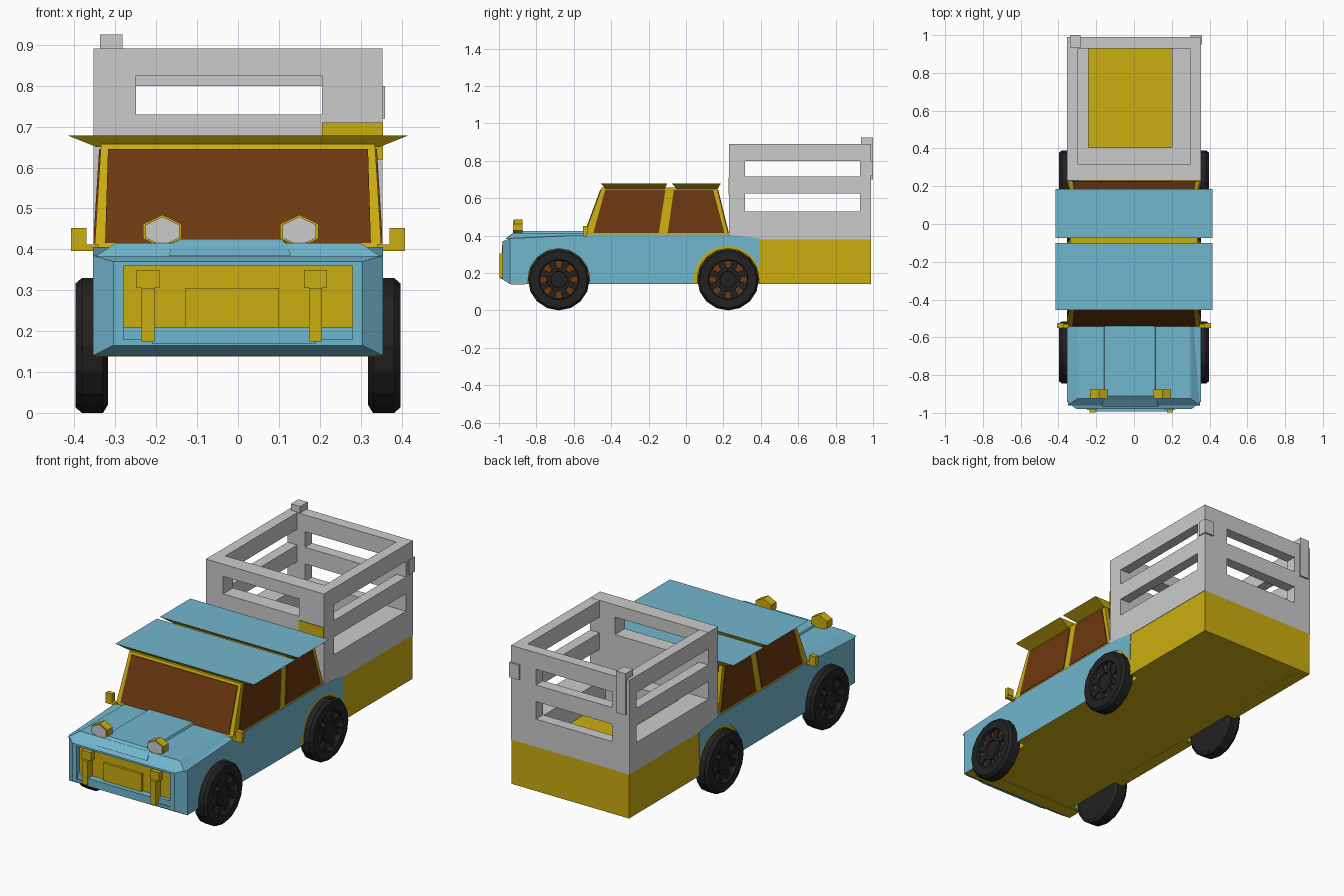
import bpy, bmesh, math
from mathutils import Vector

if "Cube" in bpy.data.objects:
    bpy.data.objects.remove(bpy.data.objects["Cube"])


def material(name, rgb):
    m = bpy.data.materials.new(name)
    m.diffuse_color = (*rgb, 1)
    m.use_nodes = True
    m.node_tree.nodes["Principled BSDF"].inputs["Base Color"].default_value = m.diffuse_color
    return m


BLUE = material("sky blue", (0.165, 0.47, 0.62))
YELLOW = material("mustard yellow", (0.60, 0.42, 0.005))
GREY = material("light grey", (0.60, 0.60, 0.60))
BROWN = material("brown glass", (0.155, 0.040, 0.005))
BLACK = material("black rubber", (0.016, 0.016, 0.016))


def loft(name, rings, mat, under=None, limit=-0.5, end=None):
    """Join rings of points into a closed solid; downward faces take the under colour."""
    bm = bmesh.new()
    vs = [[bm.verts.new(p) for p in r] for r in rings]
    for a, b in zip(vs, vs[1:]):
        for i in range(len(a)):
            j = (i + 1) % len(a)
            bm.faces.new((a[i], a[j], b[j], b[i]))
    bm.faces.new(vs[0])
    last = bm.faces.new(vs[-1])
    bmesh.ops.recalc_face_normals(bm, faces=bm.faces)
    bm.normal_update()
    me = bpy.data.meshes.new(name)
    me.materials.append(mat)
    extra = under or end
    if extra:
        me.materials.append(extra)
    if under:
        for f in bm.faces:
            f.material_index = int(f.normal.z < limit)
    if end:
        last.material_index = 1
    bm.to_mesh(me)
    bm.free()
    ob = bpy.data.objects.new(name, me)
    bpy.context.collection.objects.link(ob)
    return ob


def rect_z(x0, x1, y0, y1, z):
    return [(x0, y0, z), (x1, y0, z), (x1, y1, z), (x0, y1, z)]


def rect_y(hx, z0, z1, y):
    return [(-hx, y, z0), (hx, y, z0), (hx, y, z1), (-hx, y, z1)]


def box(name, x0, x1, y0, y1, z0, z1, mat, under=None):
    return loft(name, [rect_z(x0, x1, y0, y1, z0), rect_z(x0, x1, y0, y1, z1)], mat, under)


def side(name, pts, x0, x1, mat, under=None):
    return loft(name, [[(x0, y, z) for y, z in pts], [(x1, y, z) for y, z in pts]], mat, under)


def arc(cy, cz, r, a0, a1, n=10):
    return [(cy + r * math.cos(math.radians(a0 + (a1 - a0) * i / n)),
             cz + r * math.sin(math.radians(a0 + (a1 - a0) * i / n))) for i in range(n + 1)]


FRONT_Y, REAR_Y, AXLE_Z = -0.68, 0.225, 0.165

# Lower body: yellow core, blue front sides and yellow rear sides with wheel arches
box("body_core", -0.30, 0.30, -0.87, 0.985, 0.142, 0.38, YELLOW)
blue_side = ([(-0.87, 0.14)] + arc(FRONT_Y, AXLE_Z, 0.166, 188, -8)
             + arc(0.22, AXLE_Z, 0.18, 188, 20)
             + [(0.395, 0.385), (0.22, 0.405), (-0.53, 0.405), (-0.87, 0.388)])
rear_side = ([(0.04, 0.141)] + arc(REAR_Y, AXLE_Z, 0.166, 188, -8)
             + [(0.99, 0.141), (0.99, 0.38), (0.04, 0.38)])
for s, tag in ((1, "right"), (-1, "left")):
    side("front_side_" + tag, blue_side, s * 0.29, s * 0.355, BLUE, YELLOW)
    side("rear_side_" + tag, rear_side, s * 0.285, s * 0.352, YELLOW)
box("tail_panel", -0.35, 0.35, 0.95, 0.99, 0.141, 0.38, YELLOW)

# Nose: bevelled frame around a recessed yellow grille
loft("nose", [rect_y(0.355, 0.14, 0.388, -0.86), rect_y(0.355, 0.14, 0.385, -0.94),
              rect_y(0.305, 0.165, 0.37, -0.98), rect_y(0.28, 0.18, 0.36, -0.98),
              rect_y(0.28, 0.18, 0.36, -0.955)], BLUE, end=YELLOW)
box("nose_floor", -0.35, 0.35, -0.935, -0.86, 0.138, 0.142, YELLOW)
box("grille_plate", -0.13, 0.10, -0.968, -0.95, 0.21, 0.305, YELLOW)
for s, tag in ((1, "right"), (-1, "left")):
    c = -0.015 + s * 0.205
    box("grille_guard_" + tag, c - 0.016, c + 0.016, -0.998, -0.95, 0.175, 0.305, YELLOW)
    box("grille_guard_top_" + tag, c - 0.028, c + 0.028, -0.985, -0.95, 0.305, 0.35, YELLOW)
box("bumper", -0.21, 0.19, -0.992, -0.95, 0.168, 0.21, BLUE)
box("bumper_side", -0.28, 0.28, -0.975, -0.95, 0.17, 0.21, BLUE)

# Hood with raised centre panel
loft("hood", [rect_z(-0.35, 0.35, -0.96, -0.50, 0.382),
              rect_z(-0.30, 0.30, -0.925, -0.50, 0.415)], BLUE)
loft("hood_panel", [rect_z(-0.17, 0.13, -0.965, -0.50, 0.385),
                    rect_z(-0.155, 0.11, -0.91, -0.50, 0.425)], BLUE)

# Headlights: yellow hexagonal cups with grey lenses
for cx, tag in ((0.15, "right"), (-0.185, "left")):
    def hexagon(k, y):
        return [(cx + k * 0.047 * x, y, 0.444 + k * z) for x, z in
                ((0, 0.041), (1, 0.018), (1, -0.018), (0, -0.041), (-1, -0.018), (-1, 0.018))]
    loft("headlight_" + tag, [hexagon(1, -0.92), hexagon(1, -0.875)], YELLOW)
    loft("headlight_lens_" + tag, [hexagon(0.88, -0.915), hexagon(0.88, -0.924)], GREY)

# Cabin: tapered yellow shell
ZB, ZT, XB, XT = 0.385, 0.658, 0.352, 0.335
FB, FT, RB, RT = -0.55, -0.45, 0.232, 0.165
loft("cabin", [rect_z(-XB, XB, FB, RB, ZB), rect_z(-XT, XT, FT, RT, ZT)], YELLOW)


def lerp(a, b, z):
    return a + (b - a) * (z - ZB) / (ZT - ZB)


# Windows: thin brown plates on the cabin faces
def window(name, pts, out):
    o = Vector(out) * 0.004
    loft(name, [[Vector(p) - o for p in pts], [Vector(p) + o for p in pts]], BROWN)


LO, HI = 0.415, 0.645
window("windshield", [(x, lerp(FB, FT, z), z) for x, z in
                      ((-0.325, LO), (0.325, LO), (0.318, HI), (-0.318, HI))], (0, -1, 0))
window("rear_window", [(x, lerp(RB, RT, z), z) for x, z in
                       ((-0.325, LO), (0.325, LO), (0.315, HI), (-0.315, HI))], (0, 1, 0))
panes = {"front": ((-0.495, LO), (-0.145, LO), (-0.11, HI), (-0.432, HI)),
         "back": ((-0.098, LO), (0.205, LO), (0.145, HI), (-0.065, HI))}
for s, tag in ((1, "right"), (-1, "left")):
    for part, pts in panes.items():
        window(f"{part}_side_window_{tag}", [(s * lerp(XB, XT, z), y, z) for y, z in pts], (s, 0, 0))

# Roof: two flared plates, blue above and yellow below
for name, y0, y1 in (("roof_front", -0.455, -0.10), ("roof_back", -0.075, 0.185)):
    loft(name, [rect_z(-0.345, 0.345, y0 + 0.025, y1 - 0.015, 0.650),
                rect_z(-0.415, 0.415, y0, y1, 0.678)], BLUE, YELLOW, -0.1)

# Mirrors
for s, tag in ((1, "right"), (-1, "left")):
    xa, xb, xc = s * 0.34, s * 0.37, s * 0.408
    box("mirror_arm_" + tag, xa, xc, -0.55, -0.53, 0.396, 0.412, YELLOW)
    box("mirror_" + tag, xb, xc, -0.55, -0.525, 0.41, 0.452, YELLOW)

# Cargo bed: thick lower walls and yellow floor
X, Y0, Y1 = 0.354, 0.23, 0.99
box("bed_floor", -0.30, 0.30, 0.30, 0.96, 0.37, 0.40, YELLOW)
box("bed_wall_right", 0.20, X, Y0, Y1, 0.38, 0.53, GREY)
box("bed_wall_left", -X, -0.24, Y0, Y1, 0.38, 0.53, GREY)
box("bed_wall_front", -X, X, Y0, 0.405, 0.38, 0.53, GREY)
box("bed_wall_back", -X, X, 0.93, Y1, 0.38, 0.53, GREY)

# Slatted cage above the bed: rails on each side, joined by wide corner posts
for z0, z1, tag in ((0.625, 0.715, "middle"), (0.80, 0.89, "top")):
    for s, lr in ((1, "right"), (-1, "left")):
        box(f"{tag}_rail_{lr}", s * 0.297, s * X, Y0, Y1, z0, z1, GREY)
    box(f"{tag}_rail_back", -X, X, 0.93, Y1, z0, z1, GREY)
box("cage_front_lower", -X, X, Y0, 0.315, 0.53, 0.73, GREY)
box("cage_front_top", -X, X, Y0, 0.315, 0.825, 0.891, GREY)
for a, b, lr in ((0.205, X, "right"), (-X, -0.25, "left")):
    box("front_post_" + lr, a, b, Y0, 0.315, 0.53, 0.89, GREY)
    box("back_post_" + lr, a, b, 0.93, Y1, 0.53, 0.89, GREY)
box("tall_corner_post", -0.338, -0.282, 0.935, 1.0, 0.70, 0.925, GREY)
box("rail_end", 0.30, 0.36, 0.95, 1.0, 0.72, 0.80, GREY)
box("cage_patch", 0.205, 0.355, 0.226, 0.232, 0.62, 0.71, YELLOW)


# Wheels: turned tyre with recessed brown disc, black hub and eight spokes
def wheel(tag, s, cy):
    def ring(r, x, n=16):
        return [(s * x, y, z) for y, z in arc(cy, AXLE_Z, r, 0, 360 * (n - 1) / n, n - 1)]
    loft("tyre_" + tag, [ring(0.145, 0.318), ring(0.165, 0.33), ring(0.165, 0.382), ring(0.152, 0.397),
                         ring(0.108, 0.397), ring(0.102, 0.375)], BLACK, end=BROWN)
    loft("hub_" + tag, [ring(0.064, 0.37), ring(0.062, 0.391), ring(0.045, 0.391),
                        ring(0.043, 0.385)], BLACK)
    for k in range(8):
        a = math.radians(22.5 + 45 * k)
        c, n = math.cos(a), math.sin(a)
        pts = [(cy + r * c - w * n, AXLE_Z + r * n + w * c) for r, w in
               ((0.05, -0.013), (0.105, -0.021), (0.105, 0.021), (0.05, 0.013))]
        side(f"spoke_{tag}_{k + 1}", pts, s * 0.37, s * 0.387, BLACK)


for s, lr in ((1, "right"), (-1, "left")):
    wheel("front_" + lr, s, FRONT_Y)
    wheel("rear_" + lr, s, REAR_Y)
